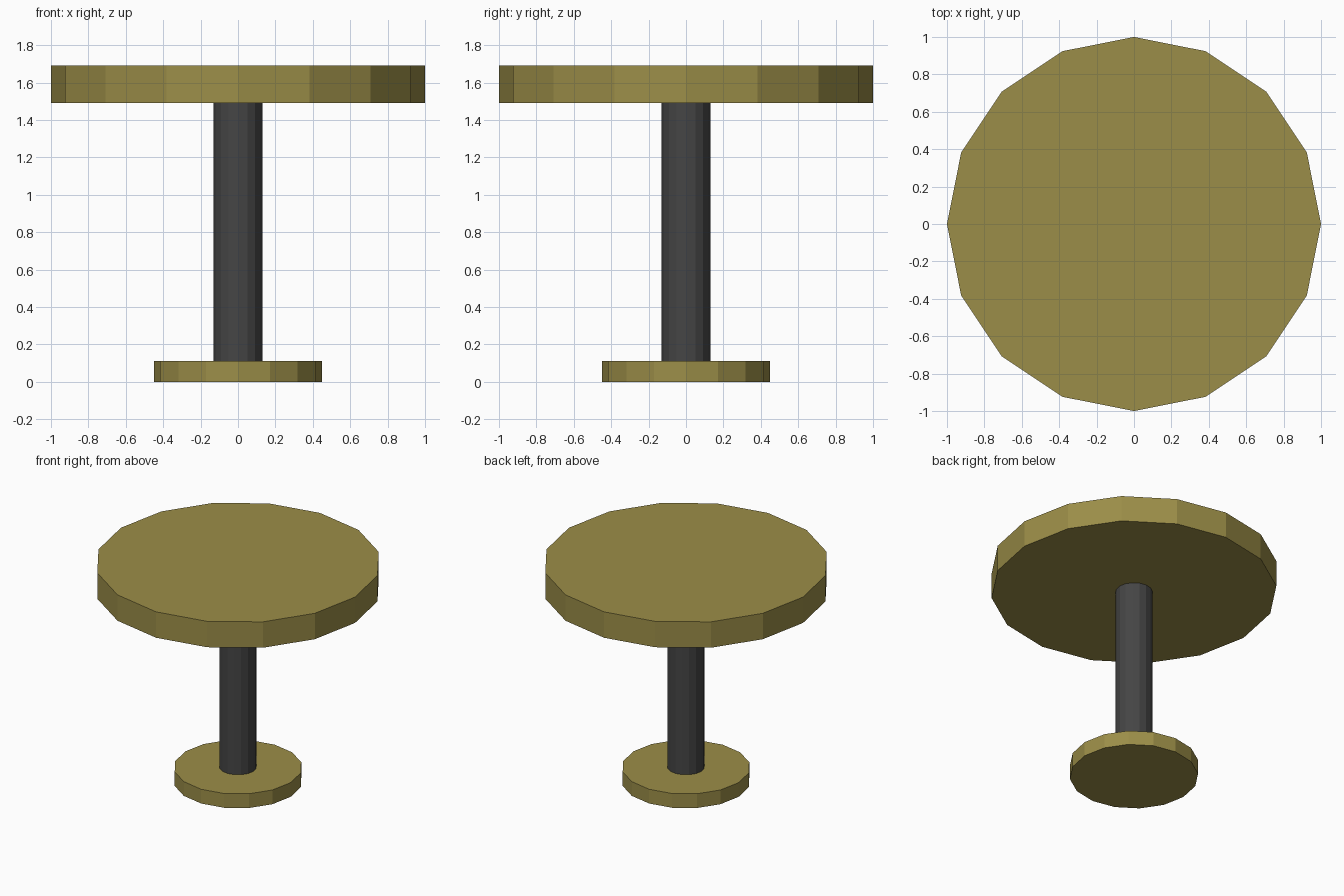
import bpy

if "Cube" in bpy.data.objects:
    bpy.data.objects.remove(bpy.data.objects["Cube"])


def material(name, colour):
    mat = bpy.data.materials.new(name)
    mat.diffuse_color = (*colour, 1)
    mat.use_nodes = True
    mat.node_tree.nodes["Principled BSDF"].inputs["Base Color"].default_value = mat.diffuse_color
    return mat


def disc(name, radius, z0, z1, mat):
    # 16-sided flat-shaded cylinder between two heights
    bpy.ops.mesh.primitive_cylinder_add(
        vertices=16, radius=radius, depth=z1 - z0, location=(0, 0, (z0 + z1) / 2))
    obj = bpy.context.object
    obj.name = name
    obj.data.materials.append(mat)
    return obj


wood = material("olive_wood", (0.33, 0.27, 0.065))
metal = material("dark_metal", (0.06, 0.06, 0.06))

# Foot, column and round top
disc("base", 0.45, 0.0, 0.11, wood)
disc("pole", 0.13, 0.11, 1.49, metal)
disc("table_top", 1.0, 1.49, 1.69, wood)
